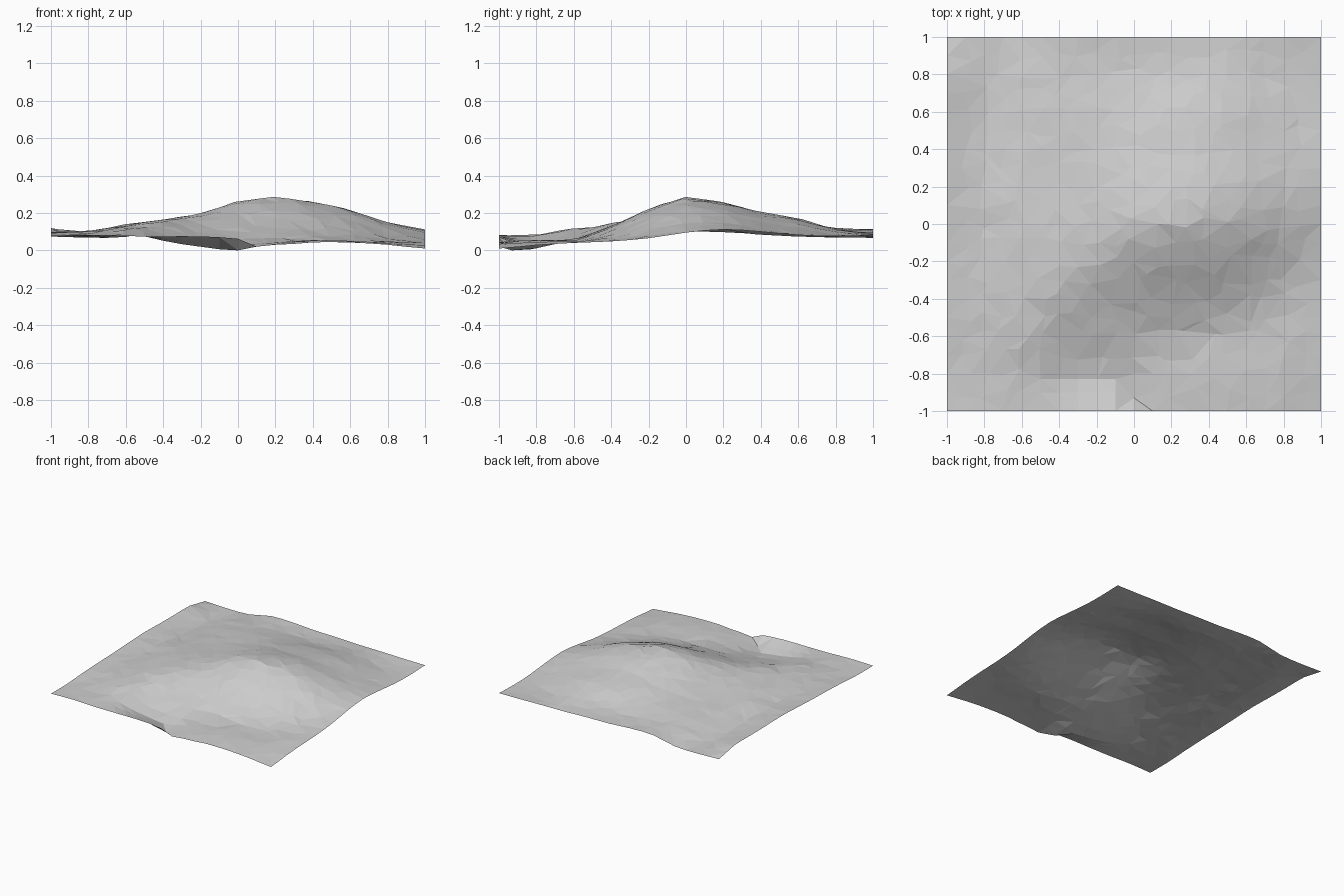
import bpy, bmesh, math, random

if "Cube" in bpy.data.objects:
    bpy.data.objects.remove(bpy.data.objects["Cube"])

random.seed(4)

# Control heights in thousandths: rows run front to back, columns left to right, 0.2 apart
HEIGHTS = [
    (78, 82, 76, 75, 75, 62, 30, 43, 42, 30, 10),
    (78, 80, 86, 76, 45, 30, 42, 55, 52, 42, 28),
    (90, 92, 116, 95, 68, 60, 58, 55, 48, 46, 40),
    (98, 103, 130, 145, 125, 128, 130, 112, 82, 55, 48),
    (103, 100, 136, 163, 188, 210, 218, 198, 150, 92, 65),
    (112, 100, 138, 162, 200, 262, 283, 255, 212, 142, 95),
    (119, 95, 130, 150, 185, 235, 255, 245, 205, 150, 112),
    (115, 84, 115, 138, 165, 195, 205, 200, 170, 125, 100),
    (113, 76, 102, 130, 148, 160, 168, 168, 140, 100, 82),
    (112, 70, 92, 112, 118, 112, 112, 114, 98, 78, 76),
    (74, 68, 72, 112, 112, 100, 97, 90, 88, 84, 82),
]
# Gully floor along the front edge: x, y, z
GULLY = [(-0.5, -0.83, 0.075), (-0.35, -0.83, 0.04), (-0.1, -0.83, 0.006),
         (0.0, -0.93, 0.0), (0.1, -1.0, 0.02)]


def spline(values, t):
    """Smooth curve through evenly spaced values, t in steps."""
    i = min(int(t), len(values) - 2)
    f = t - i
    a, b, c, d = (values[max(0, min(len(values) - 1, i + k))] for k in (-1, 0, 1, 2))
    return b + 0.5 * f * (c - a + f * (2 * a - 5 * b + 4 * c - d + f * (3 * (b - c) + d - a)))


def base_height(x, y):
    u, v = (max(0.0, min(10.0, (c + 1) * 5)) for c in (x, y))
    return spline([spline(row, u) for row in HEIGHTS], v) / 1000


def gully_floor(x):
    """Y and z of the gully floor at x, or None outside the gully."""
    for (x0, y0, z0), (x1, y1, z1) in zip(GULLY, GULLY[1:]):
        if x0 - 1e-5 <= x <= x1 + 1e-5:
            f = (x - x0) / (x1 - x0)
            return y0 + f * (y1 - y0), z0 + f * (z1 - z0)
    return None


def height(x, y):
    floor = gully_floor(x)
    if floor is None or y > -0.5:
        return base_height(x, y)
    fy, fz = floor
    if y < fy:  # straight bank rising to the front lip
        f = (fy - y) / (fy + 1)
        return fz + f * (base_height(x, -1) - fz)
    return base_height(x, y) + (fz - base_height(x, fy)) * math.exp(-((y - fy) / 0.13) ** 2)


# Terrain sheet: loosened grid, lifted to the heights, split into flat triangles
bm = bmesh.new()
bmesh.ops.create_grid(bm, x_segments=20, y_segments=20, size=1)
for v in bm.verts:
    x, y = v.co.x, v.co.y
    inner = abs(x) < 0.99 and abs(y) < 0.99
    near_gully = y < -0.75 and -0.55 < x < 0.15
    rough = 0.0
    if inner and near_gully:
        # line one grid row up with the gully floor
        floor = gully_floor(x)
        if floor and abs(floor[0] - y) < 0.05:
            v.co.y = floor[0]
    elif inner:
        v.co.x += random.uniform(-0.035, 0.035)
        v.co.y += random.uniform(-0.035, 0.035)
        rough = random.uniform(-0.003, 0.003)
    v.co.z = height(v.co.x, v.co.y) + rough
lowest = min(v.co.z for v in bm.verts)
for v in bm.verts:
    v.co.z -= lowest
bmesh.ops.triangulate(bm, faces=bm.faces[:], quad_method='SHORT_EDGE')
bmesh.ops.recalc_face_normals(bm, faces=bm.faces[:])
if sum(f.normal.z for f in bm.faces) < 0:
    bmesh.ops.reverse_faces(bm, faces=bm.faces[:])

mesh = bpy.data.meshes.new("terrain")
bm.to_mesh(mesh)
bm.free()
terrain = bpy.data.objects.new("terrain", mesh)
bpy.context.collection.objects.link(terrain)

# Single plain grey
grey = bpy.data.materials.new("light grey")
grey.diffuse_color = (0.62, 0.62, 0.62, 1)
grey.use_nodes = True
grey.node_tree.nodes["Principled BSDF"].inputs["Base Color"].default_value = grey.diffuse_color
mesh.materials.append(grey)
